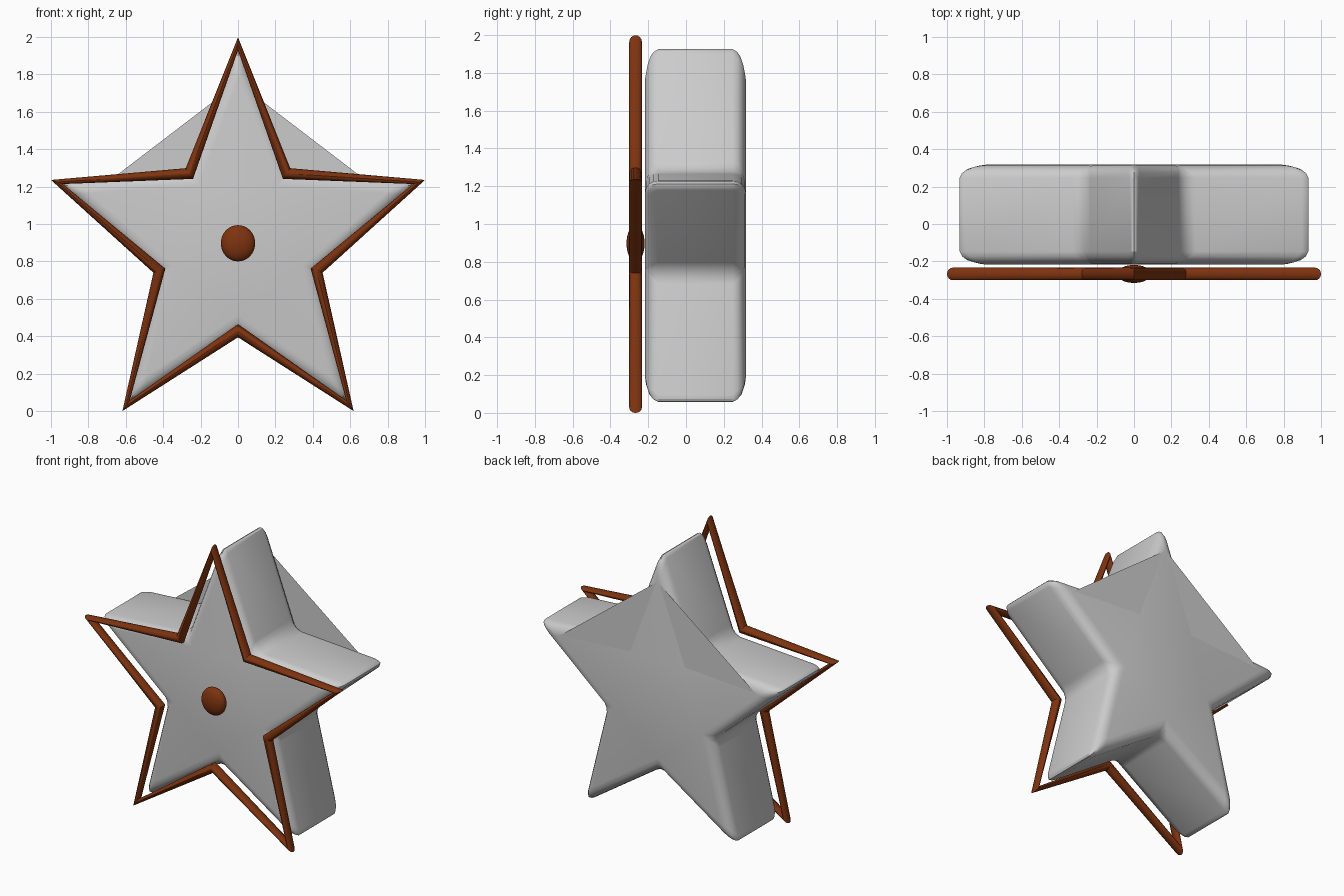
import bpy, bmesh
from math import sin, cos, pi
from mathutils import Vector

if "Cube" in bpy.data.objects:
    bpy.data.objects.remove(bpy.data.objects["Cube"])

CENTRE_Z, STRETCH = 0.894, 1.051      # star centre and its height stretch
TIP, NOTCH = 1.018, 0.442             # star radii
FRONT, BACK = -0.217, 0.317           # body depth


def material(name, rgb):
    mat = bpy.data.materials.new(name)
    mat.use_nodes = True
    mat.diffuse_color = (*rgb, 1)
    mat.node_tree.nodes["Principled BSDF"].inputs["Base Color"].default_value = (*rgb, 1)
    return mat


def star_point(i, radius, y):
    """Point number i of ten, clockwise from the top."""
    a = i * pi / 5
    return Vector((radius * sin(a), y, CENTRE_Z + STRETCH * radius * cos(a)))


def radius_of(i):
    return NOTCH if i % 2 else TIP


def finish(name, bm, mat):
    mesh = bpy.data.meshes.new(name)
    bm.to_mesh(mesh)
    bm.free()
    mesh.materials.append(mat)
    obj = bpy.data.objects.new(name, mesh)
    bpy.context.collection.objects.link(obj)
    bpy.ops.object.select_all(action='DESELECT')
    obj.select_set(True)
    bpy.context.view_layer.objects.active = obj
    bpy.ops.object.shade_smooth_by_angle()
    return obj


grey = material("light grey", (0.6, 0.6, 0.6))
brown = material("rust brown", (0.21, 0.033, 0.005))

# Thick star body with rounded edges
bm = bmesh.new()
face = bm.faces.new([bm.verts.new(star_point(i, radius_of(i), FRONT)) for i in range(10)])
result = bmesh.ops.extrude_face_region(bm, geom=[face], use_keep_orig=True)
moved = [v for v in result["geom"] if isinstance(v, bmesh.types.BMVert)]
bmesh.ops.translate(bm, verts=moved, vec=(0, BACK - FRONT, 0))
bmesh.ops.recalc_face_normals(bm, faces=bm.faces[:])
bmesh.ops.bevel(bm, geom=bm.edges[:], offset=0.07, offset_type='OFFSET',
                segments=4, profile=0.5, affect='EDGES', clamp_overlap=False)
finish("star_body", bm, grey)

# Flat webs closing the two upper notches at the back
bm = bmesh.new()
for side in (-1, 1):
    corners = [star_point(0, 0.82, BACK - 0.001),
               star_point(side, 0.33, BACK - 0.001),
               star_point(2 * side, 0.82, BACK - 0.001)]
    web = bm.faces.new([bm.verts.new(c) for c in corners])
    web.normal_update()
    if web.normal.y < 0:
        web.normal_flip()
finish("back_webs", bm, grey)

# Tube frame following the star outline in front of the body
SIDES, TUBE, FRAME_Y = 16, 0.0335, -0.267
bm = bmesh.new()
rings = []
for i in range(10):
    ring = []
    for k in range(SIDES):
        a = 2 * pi * k / SIDES
        ring.append(bm.verts.new(star_point(i, radius_of(i) + TUBE * cos(a),
                                            FRAME_Y + TUBE * sin(a))))
    rings.append(ring)
for i in range(10):
    here, there = rings[i], rings[(i + 1) % 10]
    for k in range(SIDES):
        n = (k + 1) % SIDES
        bm.faces.new((here[k], here[n], there[n], there[k]))
bmesh.ops.recalc_face_normals(bm, faces=bm.faces[:])
finish("star_frame", bm, brown)

# Flattened round button in the middle
bm = bmesh.new()
bmesh.ops.create_uvsphere(bm, u_segments=32, v_segments=16, radius=1)
bmesh.ops.scale(bm, verts=bm.verts[:], vec=(0.092, 0.048, 0.097))
bmesh.ops.translate(bm, verts=bm.verts[:], vec=(0, FRAME_Y, 0.897))
finish("centre_button", bm, brown)
